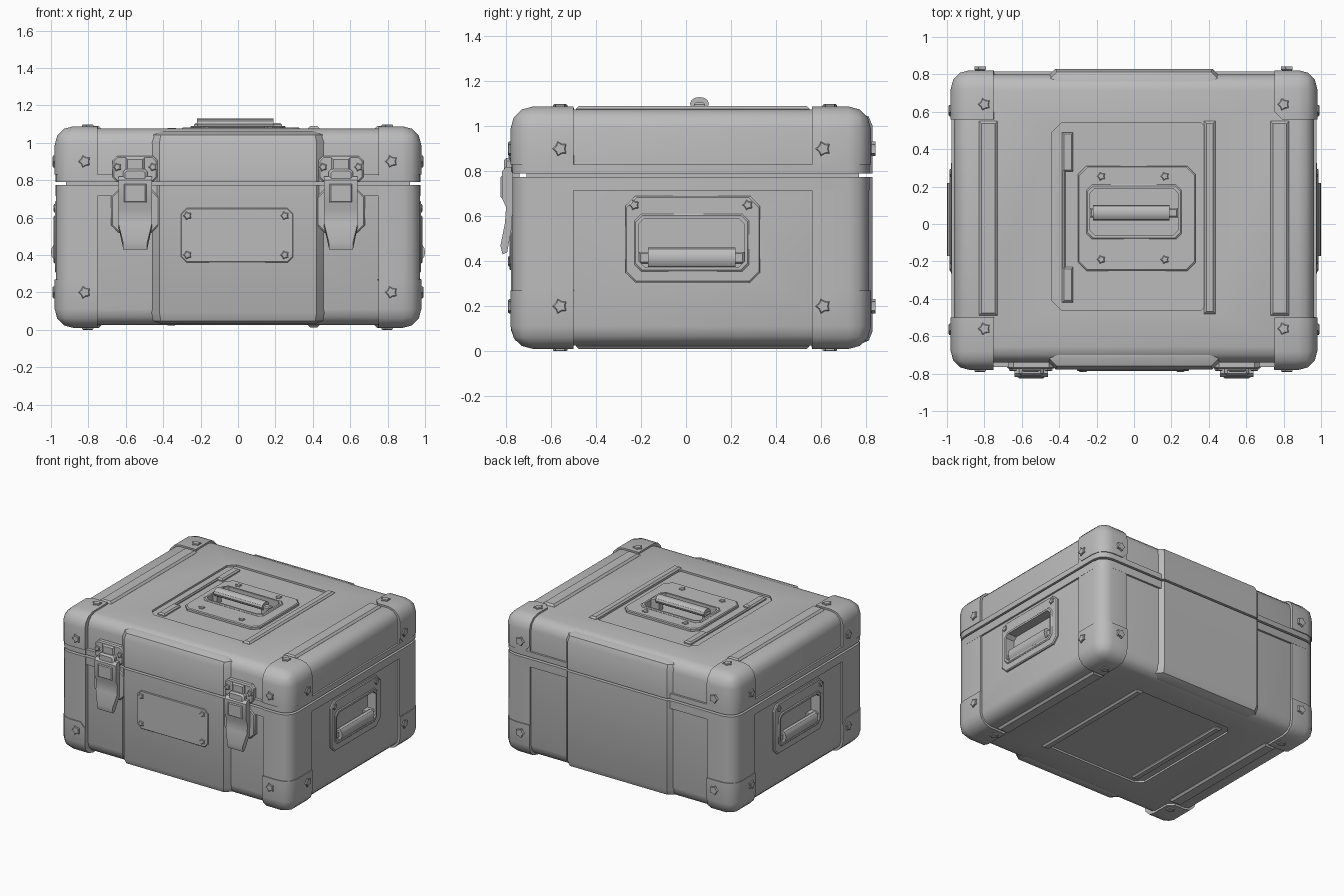
import bpy, bmesh
from math import sin, cos, pi
from mathutils import Vector

cube = bpy.data.objects.get("Cube")
if cube:
    bpy.data.objects.remove(cube)

grey = bpy.data.materials.new("case_grey")
grey.use_nodes = True
GREY = (0.5, 0.5, 0.5, 1)
grey.diffuse_color = GREY
next(n for n in grey.node_tree.nodes if n.type == 'BSDF_PRINCIPLED').inputs["Base Color"].default_value = GREY
parts = []

# Work planes: u and v lie in the face, w points outwards
TOP = lambda u, v, w: Vector((u, v, w))
BOTTOM = lambda u, v, w: Vector((u, v, -w))
FRONT = lambda u, v, w: Vector((u, -w, v))
LEFT = lambda u, v, w: Vector((w, u, v))
RIGHT = lambda u, v, w: Vector((-w, u, v))


def finish(bm, name):
    bmesh.ops.recalc_face_normals(bm, faces=bm.faces)
    mesh = bpy.data.meshes.new(name)
    bm.to_mesh(mesh)
    bm.free()
    mesh.materials.append(grey)
    ob = bpy.data.objects.new(name, mesh)
    bpy.context.collection.objects.link(ob)
    parts.append(ob)
    return ob


def bevel(bm, rule, size, segs):
    bmesh.ops.bevel(bm, geom=[e for e in bm.edges if rule(e)], offset=size,
                    segments=segs, profile=0.5, affect='EDGES', clamp_overlap=True)


def prism(name, plane, pts, w0, w1, size=0, segs=1, rule=None):
    """Extrude an outline along w; by default bevel the outer rim."""
    bm = bmesh.new()
    low = [bm.verts.new(plane(u, v, w0)) for u, v in pts]
    high = [bm.verts.new(plane(u, v, w1)) for u, v in pts]
    bm.faces.new(low)
    bm.faces.new(high)
    for i in range(len(pts)):
        j = (i + 1) % len(pts)
        bm.faces.new((low[i], low[j], high[j], high[i]))
    bmesh.ops.recalc_face_normals(bm, faces=bm.faces)
    if size:
        rim = set(high)
        bevel(bm, rule or (lambda e: all(v in rim for v in e.verts)), size, segs)
    return finish(bm, name)


def rect(u0, u1, v0, v1):
    return [(u0, v0), (u1, v0), (u1, v1), (u0, v1)]


def octagon(u0, u1, v0, v1, c):
    return [(u0 + c, v0), (u1 - c, v0), (u1, v0 + c), (u1, v1 - c),
            (u1 - c, v1), (u0 + c, v1), (u0, v1 - c), (u0, v0 + c)]


def ring(name, plane, outer, inner, w0, w1, slope=0.006):
    bm = bmesh.new()
    mid_u = sum(p[0] for p in outer) / len(outer)
    mid_v = sum(p[1] for p in outer) / len(outer)
    shrink = [(u - slope * (1 if u > mid_u else -1), v - slope * (1 if v > mid_v else -1)) for u, v in outer]
    loops = [[bm.verts.new(plane(u, v, w)) for u, v in pts] for pts, w in
             ((outer, w0), (outer, w1 - slope), (shrink, w1), (inner, w1), (inner, w0))]
    for a, b in zip(loops, loops[1:] + loops[:1]):
        for i in range(len(a)):
            j = (i + 1) % len(a)
            bm.faces.new((a[i], a[j], b[j], b[i]))
    return finish(bm, name)


def cut(ob, plane, pts, w0, w1):
    tool = prism("cutter", plane, pts, w0, w1)
    parts.remove(tool)
    tool.hide_render = True
    mod = ob.modifiers.new("cut", 'BOOLEAN')
    mod.operation, mod.object, mod.solver = 'DIFFERENCE', tool, 'EXACT'
    bpy.context.view_layer.objects.active = ob
    bpy.ops.object.modifier_apply(modifier=mod.name)
    bpy.data.objects.remove(tool)


def bolt(name, plane, u, v, w, r=0.034, h=0.011):
    star = [(u + k * cos(a), v + k * sin(a)) for i in range(10)
            for k, a in [(r * (1 if i % 2 else 0.68), i * pi / 5)]]
    prism(name, plane, star, w - 0.01, w + h, 0.004)


def shell(name, x, y0, y1, z0, z1, seam, size):
    """Box rounded everywhere except around the seam height."""
    return prism(name, TOP, rect(-x, x, y0, y1), z0, z1, size, 3,
                 lambda e: not all(abs(v.co.z - seam) < 1e-4 for v in e.verts))


# Main shells, lips and the seam between them
body = shell("body_shell", 0.962, -0.74, 0.80, 0.025, 0.775, 0.775, 0.085)
lid = shell("lid_shell", 0.962, -0.74, 0.80, 0.79, 1.075, 0.79, 0.085)
upright = lambda e: abs(e.verts[0].co.z - e.verts[1].co.z) > 0.01
prism("seam_gasket", TOP, rect(-0.92, 0.92, -0.71, 0.77), 0.76, 0.80)
for name, z0, z1 in (("body_lip", 0.715, 0.775), ("lid_lip", 0.79, 0.83)):
    prism(name, TOP, rect(-0.975, 0.975, -0.765, 0.815), z0, z1, 0.1, 3, upright)

# Raised centre panels on front and back of body and lid
for side, face, inner in (("front", -0.777, -0.62), ("back", 0.83, 0.66)):
    d = 0.05 if face < 0 else -0.05
    plan = [(-0.47, inner), (-0.47, face + d), (-0.42, face), (0.42, face), (0.47, face + d), (0.47, inner)]
    prism(side + "_body_panel", BOTTOM, plan, -0.775, -0.03, 0.06, 2)
    prism(side + "_lid_panel", TOP, plan, 0.79, 1.06, 0.06, 2)

# Corner pillars and the rounded corner caps with their bolts
for sx in (-1, 1):
    for sy, yo, yi in ((-1, -0.78, -0.50), (1, 0.822, 0.56)):
        xo, xi = 0.98 * sx, 0.75 * sx
        outer = lambda v: abs(v.co.x - xo) < 0.01 and abs(v.co.y - yo) < 0.01
        prism("corner_pillar", TOP, rect(xi, xo - 0.006 * sx, yi, yo - 0.008 * sy), 0.1, 0.775, 0.09, 3,
              lambda e: upright(e) and outer(e.verts[0]))
        prism("lid_corner", TOP, rect(xi, xo - 0.006 * sx, yi, yo - 0.008 * sy), 0.79, 0.95, 0.09, 3,
              lambda e: upright(e) and outer(e.verts[0]))
        for level, zi, zo in (("lower", 0.27, 0.01), ("upper", 0.83, 1.088)):
            bm = bmesh.new()
            bmesh.ops.create_cube(bm, size=1)
            for v in bm.verts:
                v.co = Vector((xo if v.co.x > 0 else xi, yo if v.co.y > 0 else yi, zo if v.co.z > 0 else zi))
            tip, root = Vector((xo, yo, zo)), Vector((xi, yi, zi))
            near = lambda e, p: any((v.co - p).length < 1e-4 for v in e.verts)
            far = [e for e in bm.edges if near(e, root)]
            bmesh.ops.bevel(bm, geom=far, offset=0.04, segments=1, affect='EDGES')
            bevel(bm, lambda e: near(e, tip), 0.1, 3)
            finish(bm, level + "_corner_cap")
            zb = 0.2 if level == "lower" else 0.9
            yb = 0.61 if sy > 0 else -0.56
            bolt("cap_bolt", LEFT if sx > 0 else RIGHT, yb, zb, 0.98)
            bolt("cap_bolt", FRONT, 0.82 * sx, zb, 0.78 if sy < 0 else -0.832)
            bolt("cap_bolt", TOP if zo > 1 else BOTTOM, 0.8 * sx, yb + 0.03 * (sy > 0), zo if zo > 1 else -0.01, h=0.01)

# Sunken panels with ribs on lid top and case underside
for ob, plane, w in ((lid, TOP, 1.075), (body, BOTTOM, -0.025)):
    cut(ob, plane, octagon(-0.44, 0.41, -0.46, 0.54, 0.05), w - 0.014, w + 0.1)
    prism("long_rib", plane, rect(0.375, 0.435, -0.48, 0.55), w - 0.03, w + 0.014, 0.012)
    for s in (-1, 1):
        a, b = sorted((0.73 * s, 0.83 * s))
        prism("edge_rib", plane, rect(a, b, -0.49, 0.55), w - 0.03, w + 0.015, 0.014)
for y0, y1 in ((0.28, 0.49), (-0.42, -0.23)):
    prism("short_rib", TOP, rect(-0.385, -0.325, y0, y1), 1.05, 1.08, 0.01)
prism("thin_rib", TOP, rect(-0.385, -0.365, -0.3, 0.35), 1.05, 1.075, 0.006)
prism("underside_rib", BOTTOM, rect(-0.385, -0.33, -0.42, 0.49), -0.06, -0.022, 0.01)


def handle(name, ob, plane, w, plate, hole, bar, bolts, proud):
    """Recessed grip: framed opening, round bar and two end brackets."""
    frame = octagon(*plate, 0.045)
    gap = octagon(*hole, 0.025)
    u0, u1, v0, v1 = hole
    cut(ob, plane, gap, w - 0.05, w + 0.1)
    ring(name + "_plate", plane, frame, gap, w - 0.02, w + 0.016)
    ring(name + "_rim", plane, octagon(u0 - 0.02, u1 + 0.02, v0 - 0.02, v1 + 0.02, 0.03), gap, w - 0.04, w + 0.024)
    b0, b1, c, r = bar
    bm = bmesh.new()
    ends = [[bm.verts.new(plane(u, c + r * cos(k * pi / 6), proud - 0.03 + 0.03 * sin(k * pi / 6)))
             for k in range(12)] for u in (b0, b1)]
    for end in ends:
        bm.faces.new(end)
    for i in range(12):
        j = (i + 1) % 12
        bm.faces.new((ends[0][i], ends[0][j], ends[1][j], ends[1][i]))
    finish(bm, name + "_bar")
    for a, b in ((u0, b0 + 0.02), (b1 - 0.02, u1)):
        prism(name + "_bracket", plane, rect(a, b, c - r * 0.6, c + r * 0.6), w - 0.06, proud - 0.025, 0.008)
    for u, v in bolts:
        bolt(name + "_bolt", plane, u, v, w + 0.016, 0.024, 0.008)


# Grips on the lid and both ends
handle("lid_handle", lid, TOP, 1.066, (-0.30, 0.33, -0.25, 0.31), (-0.235, 0.235, -0.06, 0.19),
       (-0.22, 0.19, 0.06, 0.042), [(u, v) for u in (-0.175, 0.165) for v in (-0.19, 0.255)], 1.13)
for side, plane in (("left", LEFT), ("right", RIGHT)):
    handle(side + "_handle", body, plane, 0.962, (-0.27, 0.33, 0.305, 0.69), (-0.21, 0.26, 0.375, 0.59),
           (-0.17, 0.22, 0.415, 0.045), [(-0.23, 0.65), (0.275, 0.65)], 1.0)

# Name plate on the front
prism("front_plate", FRONT, octagon(-0.305, 0.295, 0.36, 0.65, 0.03), 0.76, 0.785, 0.004)
for u in (-0.27, 0.25):
    for v in (0.4, 0.61):
        bolt("plate_bolt", FRONT, u, v, 0.785, 0.024, 0.007)

# Pair of front latches
SIDE_PROFILE = [(-0.77, 0.82), (-0.80, 0.82), (-0.818, 0.80), (-0.818, 0.68), (-0.80, 0.64), (-0.805, 0.57),
                (-0.825, 0.47), (-0.815, 0.43), (-0.795, 0.44), (-0.775, 0.55), (-0.77, 0.65)]
for s in (-1, 1):
    c = 0.55 * s
    prism("latch_base", FRONT, octagon(c - 0.13, c + 0.13, 0.52, 0.75, 0.04), 0.72, 0.772, 0.008)
    prism("latch_strike", FRONT, octagon(c - 0.12, c + 0.12, 0.79, 0.93, 0.025), 0.72, 0.775, 0.008)
    prism("latch_hook", FRONT, octagon(c - 0.065, c + 0.065, 0.74, 0.86, 0.015), 0.74, 0.81, 0.012)
    prism("latch_claw", FRONT, rect(c - 0.05, c + 0.05, 0.83, 0.92), 0.74, 0.79, 0.01)
    lever = prism("latch_lever", LEFT, SIDE_PROFILE, c - 0.09, c + 0.09)
    for v in lever.data.vertices:
        if v.co.z < 0.5:
            v.co.x = c + (v.co.x - c) * 0.72
    prism("latch_pad", FRONT, rect(c - 0.06, c + 0.06, 0.68, 0.78), 0.80, 0.824, 0.006)
    for k in (-0.095, 0.095):
        bolt("latch_bolt", FRONT, c + k, 0.87, 0.775, 0.024, 0.01)

# Smooth shading with sharp edges kept
bpy.ops.object.select_all(action='DESELECT')
for ob in parts:
    ob.select_set(True)
bpy.context.view_layer.objects.active = parts[0]
bpy.ops.object.shade_smooth_by_angle(angle=0.56)
